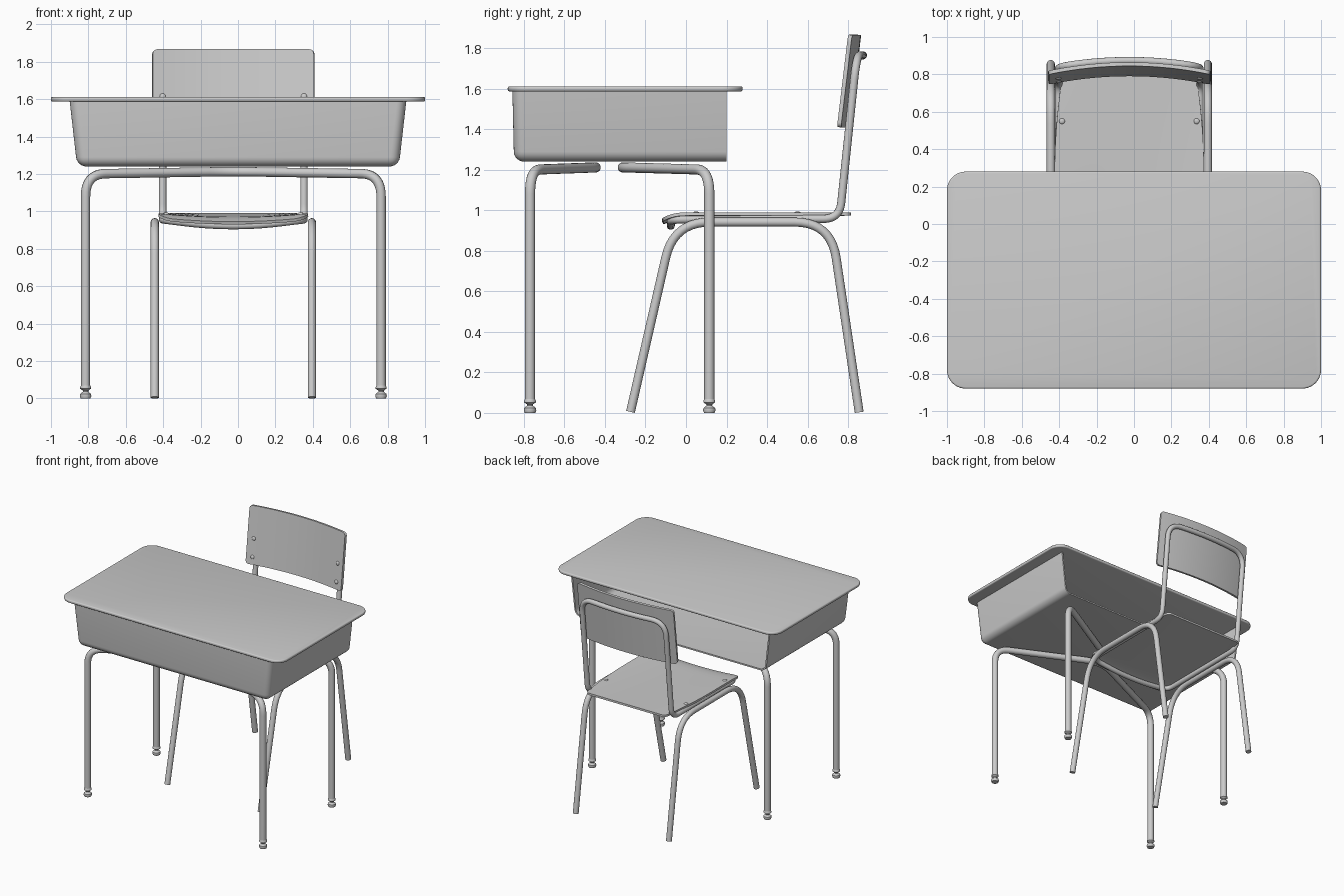
import bpy, bmesh, math
from mathutils import Vector, Matrix

if "Cube" in bpy.data.objects:
    bpy.data.objects.remove(bpy.data.objects["Cube"])

CX = -0.025          # chair and leg frames sit slightly off centre


def finish(ob, angle=35):
    bpy.ops.object.select_all(action='DESELECT')
    ob.select_set(True)
    bpy.context.view_layer.objects.active = ob
    if ob.type == 'CURVE':
        bpy.ops.object.convert(target='MESH')
        ob = bpy.context.object
    for m in list(ob.modifiers):
        bpy.ops.object.modifier_apply(modifier=m.name)
    bpy.ops.object.shade_smooth_by_angle(angle=math.radians(angle))
    return ob


def from_bmesh(name, bm):
    me = bpy.data.meshes.new(name)
    bm.to_mesh(me)
    bm.free()
    ob = bpy.data.objects.new(name, me)
    bpy.context.collection.objects.link(ob)
    return ob


def tube(name, corners, radius, cyclic=False):
    """Bent pipe through (x, y, z, bend) corners; bend is the trim length at the corner."""
    pts, n = [], len(corners)
    for i, (x, y, z, d) in enumerate(corners):
        p = Vector((x, y, z))
        if d == 0:
            pts.append(p)
            continue
        a = p + (Vector(corners[i - 1][:3]) - p).normalized() * d
        b = p + (Vector(corners[(i + 1) % n][:3]) - p).normalized() * d
        for k in range(11):
            t = k / 10
            pts.append(a * (1 - t) ** 2 + p * 2 * t * (1 - t) + b * t * t)
    cu = bpy.data.curves.new(name, 'CURVE')
    cu.dimensions = '3D'
    cu.bevel_depth = radius
    cu.bevel_resolution = 6
    cu.use_fill_caps = True
    sp = cu.splines.new('POLY')
    sp.points.add(len(pts) - 1)
    for q, p in zip(sp.points, pts):
        q.co = (*p, 1)
    sp.use_cyclic_u = cyclic
    ob = bpy.data.objects.new(name, cu)
    bpy.context.collection.objects.link(ob)
    return finish(ob)


def sheet(name, length, r0, r1, half_width, surface, thick):
    """Curved plywood panel with rounded corners (r0 at start, r1 at end)."""
    arc = [1 - math.cos(k / 6 * math.pi / 2) for k in range(7)]
    rows = [r0 * a for a in arc]
    rows += [r0 + (length - r0 - r1) * k / 16 for k in range(1, 16)]
    rows += [length - r1 * a for a in reversed(arc)]
    bm, grid, nu = bmesh.new(), [], 24
    for v in rows:
        w = half_width(v / length)
        for r, d in ((r0, v), (r1, length - v)):
            if d < r:
                w -= r - math.sqrt(max(0, r * r - (r - d) ** 2))
        xs = [w * (2 * i / nu - 1) for i in range(nu + 1)]
        grid.append([bm.verts.new(surface(x, v)) for x in xs])
    for a, b in zip(grid, grid[1:]):
        for i in range(nu):
            bm.faces.new((a[i], a[i + 1], b[i + 1], b[i]))
    ob = from_bmesh(name, bm)
    s = ob.modifiers.new('thickness', 'SOLIDIFY')
    s.thickness, s.offset = thick, 0
    return finish(ob)


def rivet(name, loc, tilt):
    bm = bmesh.new()
    bmesh.ops.create_uvsphere(bm, u_segments=16, v_segments=8, radius=0.016,
                              matrix=Matrix.Diagonal((1, 1, 0.5, 1)))
    ob = from_bmesh(name, bm)
    ob.location = loc
    ob.rotation_euler.x = tilt
    finish(ob)


def box(x, y0, y1, z0, z1):
    bm = bmesh.new()
    bmesh.ops.create_cube(bm, size=1)
    for v in bm.verts:
        v.co = (v.co.x * 2 * x, y1 if v.co.y > 0 else y0, z1 if v.co.z > 0 else z0)
    return bm


# desk top: slab with rounded corners and softened rim
bm = box(1.0, -0.88, 0.28, 1.587, 1.612)
upright = [e for e in bm.edges if abs(e.verts[0].co.z - e.verts[1].co.z) > 0.01]
bmesh.ops.bevel(bm, geom=upright, offset=0.1, segments=10, profile=0.5, affect='EDGES')
top = from_bmesh('desk_top', bm)
bv = top.modifiers.new('rim', 'BEVEL')
bv.width, bv.segments, bv.limit_method, bv.angle_limit = 0.009, 3, 'ANGLE', math.radians(60)
finish(top)

# book tray: tapered shell, open at the top and on the chair side
bm = box(0.90, -0.857, 0.20, 1.24, 1.59)
bm.normal_update()
bmesh.ops.delete(bm, geom=[f for f in bm.faces if f.normal.z > 0.5 or f.normal.y > 0.5],
                 context='FACES')
for v in bm.verts:
    if v.co.z < 1.4:
        v.co.x *= 0.86 / 0.90
        if v.co.y < 0:
            v.co.y += 0.008
bmesh.ops.bevel(bm, geom=[e for e in bm.edges if not e.is_boundary], offset=0.05,
                segments=6, profile=0.5, affect='EDGES')
tray = from_bmesh('book_tray', bm)
s = tray.modifiers.new('thickness', 'SOLIDIFY')
s.thickness, s.offset = 0.012, -1
finish(tray)

# desk legs: two bowed U tubes meeting at the middle, with glide feet
GLIDE = [(0, 0), (0.026, 0), (0.031, 0.012), (0.029, 0.024), (0.014, 0.036),
         (0.015, 0.042), (0.029, 0.052), (0.029, 0.06), (0.024, 0.07), (0, 0.07)]
for side, y, ymid in (('front', -0.77, -0.385), ('back', 0.115, -0.38)):
    ymid += -0.07 if side == 'front' else 0.07
    ymid += 0.04 if side == 'front' else -0.04
    h = 0.79
    tube(f'{side}_desk_legs', [(CX - h, y, 0.055, 0), (CX - h, y, 1.2, 0.12),
                               (CX, ymid, 1.213, 0.15),
                               (CX + h, y, 1.2, 0.12), (CX + h, y, 0.055, 0)], 0.025)
    for sx in (-1, 1):
        bm = bmesh.new()
        vs = [bm.verts.new((r, 0, z)) for r, z in GLIDE]
        es = [bm.edges.new(p) for p in zip(vs, vs[1:])]
        bmesh.ops.spin(bm, geom=vs + es, cent=(0, 0, 0), axis=(0, 0, 1),
                       angle=2 * math.pi, steps=20)
        bmesh.ops.remove_doubles(bm, verts=bm.verts, dist=1e-5)
        bmesh.ops.recalc_face_normals(bm, faces=bm.faces)
        foot = from_bmesh(f'{side}_glide_foot', bm)
        foot.location = (CX + sx * h, y, 0)
        finish(foot)

# chair side frames: front leg, seat rail and back leg in one bent tube
for sx, side in ((-1, 'left'), (1, 'right')):
    x = CX + sx * 0.42
    tube(f'{side}_chair_legs', [(x, -0.274, 0.005, 0), (x, -0.06, 0.942, 0.18),
                                (x, 0.715, 0.942, 0.18), (x, 0.855, 0.003, 0)], 0.022)

# seat and back support: one closed loop of tube
half = [(0.378, -0.075, 0.955, 0.08), (0.378, 0.758, 0.958, 0.08), (0.378, 0.843, 1.765, 0.12)]
loop = [(CX, -0.075, 0.909, 0.25)]
loop += [(CX + x, y, z, d) for x, y, z, d in half]
loop += [(CX, 0.888, 1.765, 0.25)]
loop += [(CX - x, y, z, d) for x, y, z, d in reversed(half)]
tube('chair_back_frame', loop, 0.02, cyclic=True)


# seat: dished towards a rolled front edge
def seat_surface(x, v):
    y = v - 0.115
    z = 0.982 - 0.022 * (1 - (x / 0.4) ** 2) * (1 - v / 0.93)
    return CX + x, y, z - 0.022 * (max(0, -y) / 0.115) ** 2


sheet('seat', 0.93, 0.08, 0.03, lambda t: 0.40 - 0.045 * max(0, (t - 0.4) / 0.6) ** 2,
      seat_surface, 0.016)


# backrest: leaning panel curved around the sitter
def back_surface(x, v):
    return CX + x, 0.755 + 0.12 * v + 0.045 * (1 - (x / 0.432) ** 2), 1.41 + v


sheet('backrest', 0.456, 0.025, 0.025, lambda t: 0.432, back_surface, 0.02)

# rivets on seat and backrest
for sx in (-1, 1):
    for y in (0.05, 0.55):
        rivet('seat_rivet', (CX + sx * 0.36, y, 0.987), 0)
    for v in (0.06, 0.205):
        p = Vector(back_surface(sx * 0.378, v))
        rivet('backrest_rivet', p - Vector((0, 0.012, 0)), math.radians(83))
